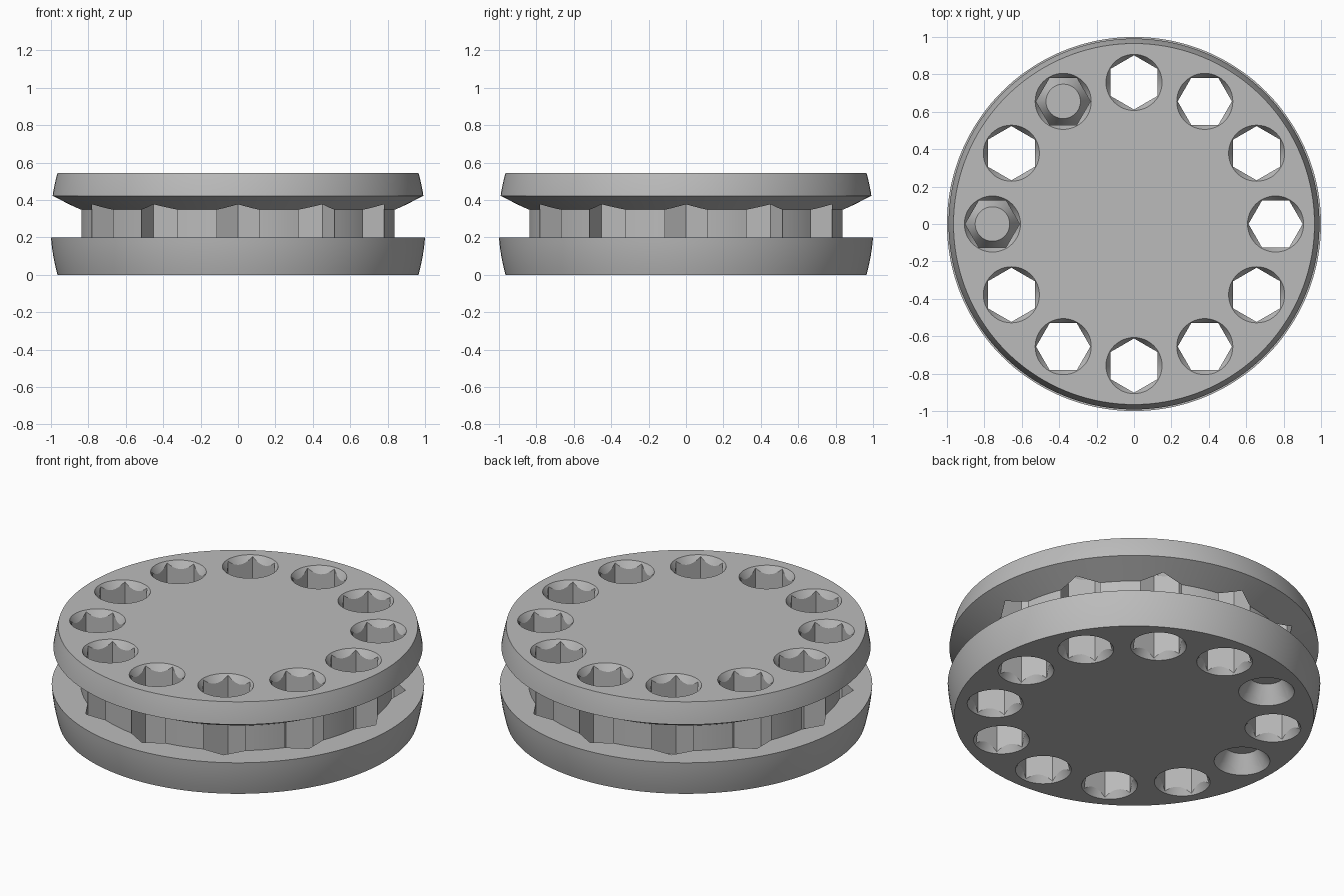
import bpy, bmesh, math
from mathutils import Matrix

cube = bpy.data.objects.get("Cube")
if cube:
    bpy.data.objects.remove(cube, do_unlink=True)

HEIGHT = 0.545
HOLES = 12
HOLE_RING = 0.757
HEX_R = 0.145
SINK_R = 0.15
SINK_DEPTH = 0.1
SLOPE = math.tan(math.radians(30))


def barrel(z):
    """Radius of the gently bulging outer rim at height z."""
    return 1.0027 - 0.507 * (z - HEIGHT / 2) ** 2


def make_object(name, bm):
    bmesh.ops.recalc_face_normals(bm, faces=bm.faces)
    mesh = bpy.data.meshes.new(name)
    bm.to_mesh(mesh)
    bm.free()
    obj = bpy.data.objects.new(name, mesh)
    bpy.context.collection.objects.link(obj)
    return obj


def lathe(name, profile, segments=144):
    """Closed solid of revolution from (radius, z) points, capped flat."""
    bm = bmesh.new()
    rings = []
    for r, z in profile:
        rings.append([bm.verts.new((r * math.cos(a), r * math.sin(a), z))
                      for a in (2 * math.pi * i / segments for i in range(segments))])
    for low, high in zip(rings, rings[1:]):
        for i in range(segments):
            j = (i + 1) % segments
            bm.faces.new((low[i], low[j], high[j], high[i]))
    bm.faces.new(rings[0][::-1])
    bm.faces.new(rings[-1])
    return make_object(name, bm)


def ring_of_cones(name, sides, r_low, r_high, z_low, z_high):
    """One cutter mesh holding a prism or cone at every hole, turned to face outward."""
    bm = bmesh.new()
    for i in range(HOLES):
        place = (Matrix.Rotation(2 * math.pi * i / HOLES, 4, 'Z')
                 @ Matrix.Translation((HOLE_RING, 0, (z_low + z_high) / 2))
                 @ Matrix.Rotation(math.pi / 2, 4, 'Z'))
        # primitive corners start on +y, so the quarter turn points one outward
        bmesh.ops.create_cone(bm, cap_ends=True, segments=sides, radius1=r_low,
                              radius2=r_high, depth=z_high - z_low, matrix=place)
    return make_object(name, bm)


# Spool body: lower disc, recessed core, tapered underside, upper disc
steps = 6
lower = [(barrel(0.2 * i / steps), 0.2 * i / steps) for i in range(steps + 1)]
core = [(0.845, 0.2), (0.845, 0.348)]
upper = [(barrel(z), z) for z in
         (0.422 + (HEIGHT - 0.422) * i / steps for i in range(steps + 1))]
body = lathe("spool_body", lower + core + upper)

# Hexagonal through holes and the conical countersinks at both ends
over = 0.02
tip = SINK_R - SINK_DEPTH * SLOPE
mouth = SINK_R + over * SLOPE
cutters = [
    ring_of_cones("hex_hole_cutter", 6, HEX_R, HEX_R, -0.1, HEIGHT + 0.1),
    ring_of_cones("top_countersink_cutter", 48, tip, mouth,
                  HEIGHT - SINK_DEPTH, HEIGHT + over),
    ring_of_cones("bottom_countersink_cutter", 48, mouth, tip, -over, SINK_DEPTH),
]

bpy.ops.object.select_all(action='DESELECT')
body.select_set(True)
bpy.context.view_layer.objects.active = body
for cutter in cutters:
    cutter.hide_render = True
    mod = body.modifiers.new(cutter.name, 'BOOLEAN')
    mod.operation = 'DIFFERENCE'
    mod.solver = 'EXACT'
    mod.object = cutter
    bpy.ops.object.modifier_apply(modifier=mod.name)
for cutter in cutters:
    bpy.data.objects.remove(cutter, do_unlink=True)

# Plain grey finish
grey = bpy.data.materials.new("plain_grey")
grey.use_nodes = True
colour = (0.5, 0.5, 0.5, 1.0)
grey.diffuse_color = colour
for node in grey.node_tree.nodes:
    if node.type == 'BSDF_PRINCIPLED':
        node.inputs["Base Color"].default_value = colour
body.data.materials.clear()
body.data.materials.append(grey)

bpy.ops.object.shade_smooth_by_angle(angle=math.radians(20))
